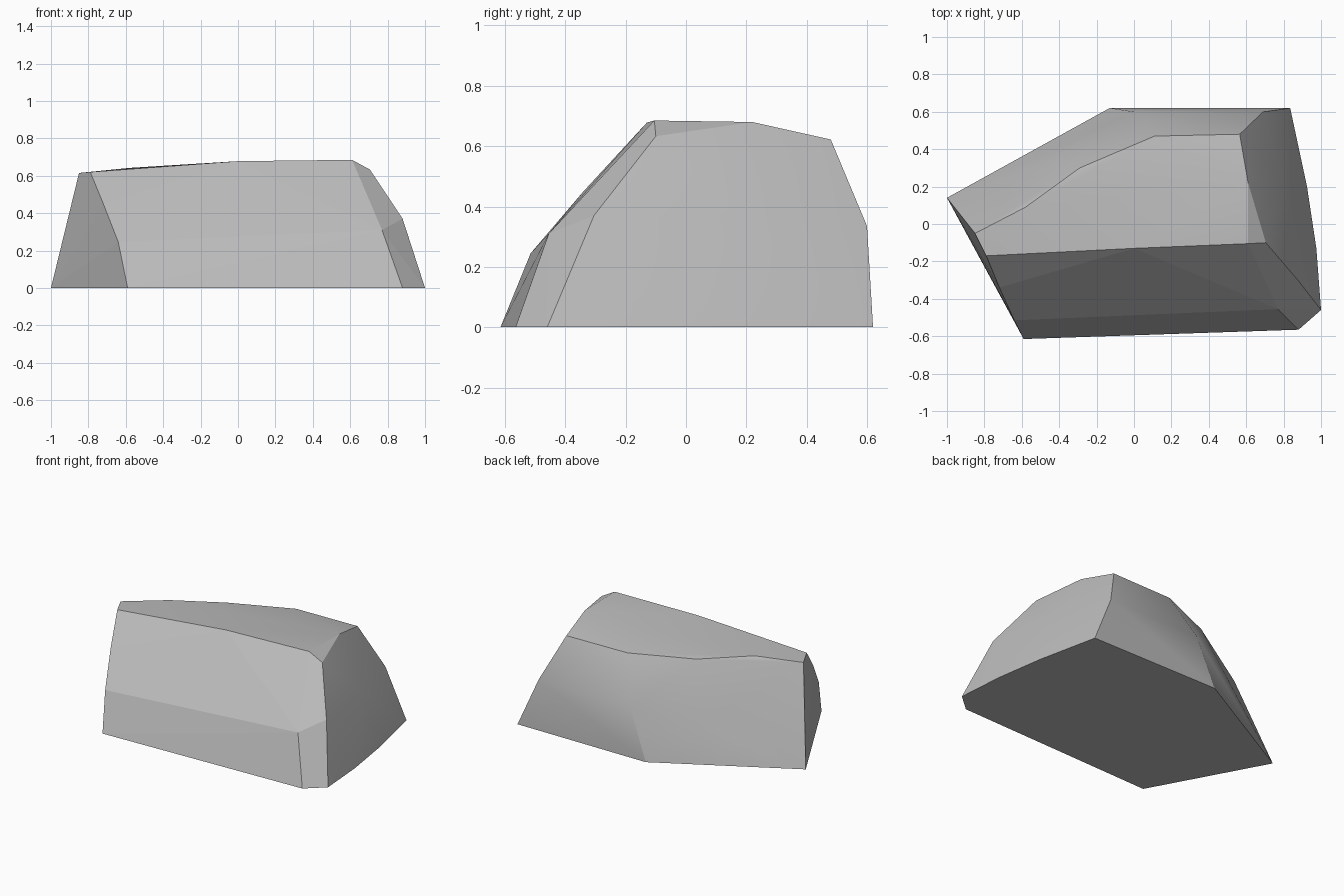
import bpy, bmesh

cube = bpy.data.objects.get("Cube")
if cube:
    bpy.data.objects.remove(cube)

# plain stone grey
stone = bpy.data.materials.new("stone_grey")
stone.use_nodes = True
grey = (0.5, 0.5, 0.5, 1)
stone.diffuse_color = grey
stone.node_tree.nodes["Principled BSDF"].inputs["Base Color"].default_value = grey

# footprint on the ground
footprint = [(-1, .14), (-.59, -.615), (.88, -.565), (1, -.46),
             (.975, -.13), (.925, .2), (.835, .62), (-.13, .62)]
# bulging waist of the boulder
waist = [(-.64, -.515, .245), (.77, -.455, .31), (.88, -.305, .37),
         (.81, .18, .36), (.69, .6, .335), (0, .6, .335), (-.5, .31, .33)]
# rim around the flat top
rim = [(-.85, -.05, .615), (-.79, -.17, .62), (-.72, -.34, .45), (0, -.13, .678),
       (.61, -.105, .685), (.705, -.1, .633), (.61, .22, .68),
       (.565, .48, .622), (.11, .47, .622), (-.29, .3, .622), (-.58, .09, .642)]

# boulder skin stretched over the corner points
bm = bmesh.new()
for x, y in footprint:
    bm.verts.new((x, y, 0))
for point in waist + rim:
    bm.verts.new(point)
hull = bmesh.ops.convex_hull(bm, input=bm.verts)
loose = {v for v in hull["geom_interior"] + hull["geom_unused"]
         if isinstance(v, bmesh.types.BMVert)}
bmesh.ops.delete(bm, geom=list(loose), context="VERTS")
bmesh.ops.dissolve_limit(bm, angle_limit=0.03, verts=bm.verts, edges=bm.edges)
bmesh.ops.recalc_face_normals(bm, faces=bm.faces)

mesh = bpy.data.meshes.new("boulder")
bm.to_mesh(mesh)
bm.free()
mesh.materials.append(stone)
boulder = bpy.data.objects.new("boulder", mesh)
bpy.context.collection.objects.link(boulder)

# soft shading between sharp ridges, with flat cut planes on the front
bpy.ops.object.select_all(action="DESELECT")
boulder.select_set(True)
bpy.context.view_layer.objects.active = boulder
bpy.ops.object.shade_smooth_by_angle(angle=0.42)
for face in mesh.polygons:
    if face.normal.y < -0.4:
        face.use_smooth = False
